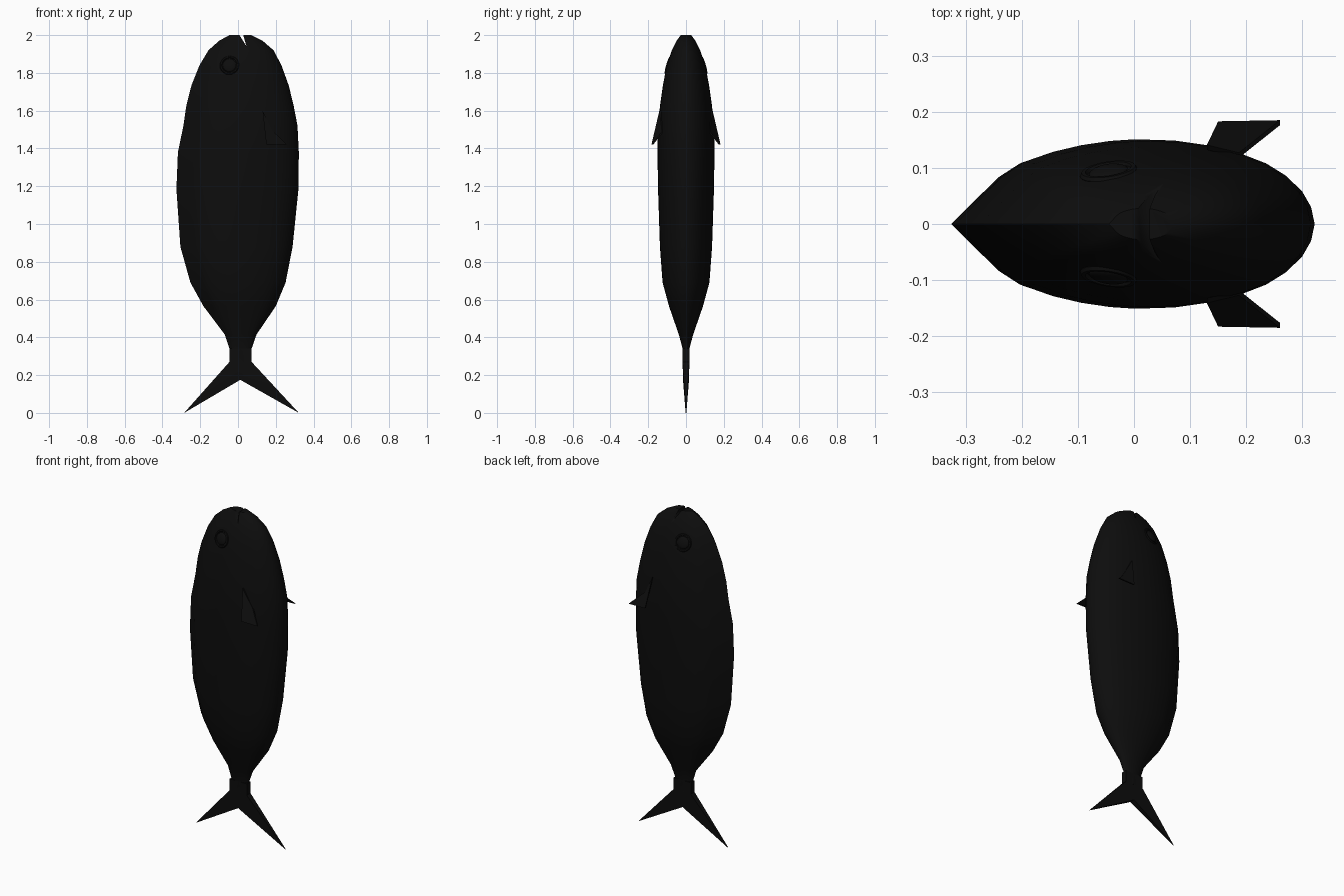
import bpy, bmesh, math
from mathutils import Vector

if "Cube" in bpy.data.objects:
    bpy.data.objects.remove(bpy.data.objects["Cube"])

black = bpy.data.materials.new("near black")
black.use_nodes = True
colour = (0.004, 0.004, 0.004, 1)
black.diffuse_color = colour
black.node_tree.nodes["Principled BSDF"].inputs["Base Color"].default_value = colour


def make(name, verts, faces, angle=35):
    """Mesh object with outward normals, shaded smooth below the angle."""
    mesh = bpy.data.meshes.new(name)
    mesh.from_pydata(verts, [], faces)
    bm = bmesh.new()
    bm.from_mesh(mesh)
    bmesh.ops.recalc_face_normals(bm, faces=bm.faces)
    bm.to_mesh(mesh)
    bm.free()
    mesh.materials.append(black)
    obj = bpy.data.objects.new(name, mesh)
    bpy.context.collection.objects.link(obj)
    finish(obj, angle)
    return obj


def finish(obj, angle):
    bpy.ops.object.select_all(action="DESELECT")
    obj.select_set(True)
    bpy.context.view_layer.objects.active = obj
    bpy.ops.object.shade_smooth_by_angle(angle=math.radians(angle))


def loft(name, rings):
    n = len(rings[0])
    verts = [p for ring in rings for p in ring]
    faces = [(r * n + i, r * n + (i + 1) % n, (r + 1) * n + (i + 1) % n, (r + 1) * n + i)
             for r in range(len(rings) - 1) for i in range(n)]
    faces += [tuple(range(n)), tuple(range(len(verts) - n, len(verts)))]
    return make(name, verts, faces)


# Half cross-section: 0..1 across from keel to back, and relative thickness
half = [(0, 0), (.13, .56), (.19, .73), (.27, .85), (.35, .93), (.43, .98), (.5, 1), (.61, .985),
        (.7, .93), (.795, .83), (.865, .715), (.92, .57), (.965, .385), (.99, .2), (1, 0)]
section = half + [(u, -v) for u, v in reversed(half[1:-1])]

# Body stations: height, left edge, right edge, half thickness
stations = [(.27, -.045, .072, .018), (.34, -.045, .072, .018), (.415, -.07, .098, .038),
            (.565, -.183, .2, .09), (.69, -.252, .252, .124), (.88, -.305, .289, .138),
            (1.185, -.326, .32, .148), (1.38, -.318, .322, .151), (1.52, -.289, .315, .148),
            (1.63, -.273, .294, .137), (1.735, -.246, .268, .122), (1.84, -.204, .23, .102),
            (1.92, -.156, .188, .075), (1.97, -.1, .13, .05), (2, -.045, .07, .028)]
body = loft("body", [[(a + (b - a) * u, t * v, z) for u, v in section]
                     for z, a, b, t in stations])

# Mouth slit cut into the snout tip
slit = [(-.005, 2.02), (.022, 2.02), (.045, 1.94)]
cutter = make("mouth_cutter", [(x, y, z) for y in (-.1, .1) for x, z in slit],
              [(0, 1, 2), (3, 4, 5), (0, 1, 4, 3), (1, 2, 5, 4), (2, 0, 3, 5)])
cut = body.modifiers.new("mouth", "BOOLEAN")
cut.operation = "DIFFERENCE"
cut.object = cutter
cut.solver = "EXACT"
cutter.hide_render = True
cutter.hide_set(True)
cutter.display_type = "WIRE"

# Forked tail: a slab that thins to the two tips
outline = [(-.045, .34, .018), (-.045, .27, .018), (-.285, 0, .002), (.012, .175, .016),
           (.322, 0, .002), (.072, .27, .018), (.072, .34, .018)]
n = len(outline)
tail_verts = [(x, s * t, z) for s in (-1, 1) for x, z, t in outline]
tail_faces = [(i, (i + 1) % n, n + (i + 1) % n, n + i) for i in range(n)]
for quad in [(0, 1, 3), (0, 3, 6), (6, 3, 5), (1, 2, 3), (3, 4, 5)]:
    tail_faces += [quad, tuple(n + i for i in quad)]
make("tail_fin", tail_verts, tail_faces, 25)

# Side fins and eyes on both flanks
for side, word in ((-1, "front"), (1, "back")):
    inner = [(.13, .132, 1.6), (.187, .118, 1.49), (.26, .176, 1.42), (.15, .174, 1.42)]
    verts = [(x, side * (y + d), z) for d in (0, .009) for x, y, z in inner]
    make(word + "_side_fin", verts,
         [(0, 1, 2, 3), (4, 5, 6, 7)] + [(i, (i + 1) % 4, 4 + (i + 1) % 4, 4 + i) for i in range(4)], 25)

    normal = Vector((-.15, side, .3)).normalized()
    turn = normal.to_track_quat("Z", "Y")
    spot = (-.045, side * .092, 1.84)
    bpy.ops.mesh.primitive_uv_sphere_add(segments=20, ring_count=10, radius=.036, location=spot)
    eye = bpy.context.object
    eye.name = word + "_eye"
    eye.scale = (1, 1, .33)
    bpy.ops.mesh.primitive_torus_add(major_segments=20, minor_segments=6, major_radius=.045,
                                     minor_radius=.007, location=spot)
    rim = bpy.context.object
    rim.name = word + "_eye_rim"
    for obj in (eye, rim):
        obj.rotation_euler = turn.to_euler()
        obj.data.materials.append(black)
        finish(obj, 40)
